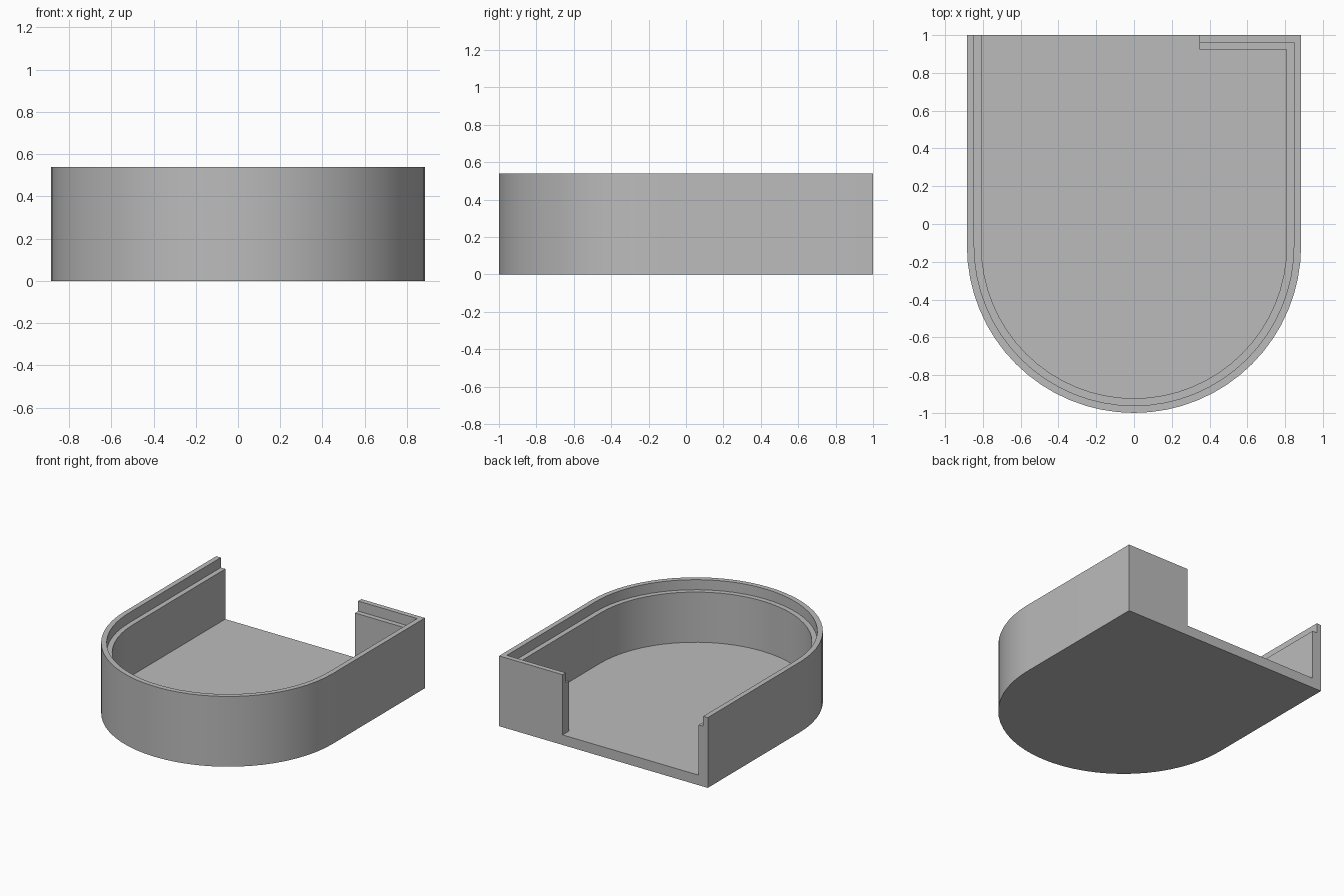
import bpy, bmesh, math

cube = bpy.data.objects.get("Cube")
if cube:
    bpy.data.objects.remove(cube, do_unlink=True)

UNIT = 1 / 26                 # design grid
R = 23 * UNIT                 # half width and front radius
H = 14 * UNIT                 # height
WALL = 2 * UNIT               # wall and floor thickness, rebate depth
LIP = 1 * UNIT                # thin rim thickness
BACK_X = R - 14 * UNIT        # free end of the short back wall
CENTRE_Y = R - 1
SEGMENTS = 32

# Wall profile: inward offset and height
PROFILE = [(0, 0), (0, H), (LIP, H), (LIP, H - WALL), (WALL, H - WALL), (WALL, WALL)]


def wall_path(offset):
    """Plan outline of the wall, moved inward by the offset."""
    r = R - offset
    points = [(-r, 1)]
    for i in range(SEGMENTS + 1):
        a = math.pi * (1 + i / SEGMENTS)
        points.append((r * math.cos(a), CENTRE_Y + r * math.sin(a)))
    return points + [(r, 1 - offset), (BACK_X, 1 - offset)]


bm = bmesh.new()
rows = [[bm.verts.new((x, y, z)) for x, y in wall_path(d)] for d, z in PROFILE]

# Wall swept along the outline
for low, high in zip(rows, rows[1:]):
    for i in range(len(low) - 1):
        bm.faces.new((low[i], low[i + 1], high[i + 1], high[i]))

# Floor, underside, open back edge and wall ends
sill = bm.verts.new((BACK_X, 1, WALL))
bm.faces.new(rows[-1] + [sill])
bm.faces.new(rows[0][::-1])
bm.faces.new((rows[0][-1], rows[0][0], rows[-1][0], sill))
bm.faces.new([row[0] for row in rows])
bm.faces.new([sill] + [row[-1] for row in rows[:0:-1]])
bmesh.ops.recalc_face_normals(bm, faces=bm.faces)

mesh = bpy.data.meshes.new("open_tray")
bm.to_mesh(mesh)
bm.free()
tray = bpy.data.objects.new("open_tray", mesh)
bpy.context.collection.objects.link(tray)

# Plain grey finish
grey = bpy.data.materials.new("plain_grey")
grey.use_nodes = True
grey.diffuse_color = (0.5, 0.5, 0.5, 1)
grey.node_tree.nodes["Principled BSDF"].inputs["Base Color"].default_value = (0.5, 0.5, 0.5, 1)
mesh.materials.append(grey)

bpy.context.view_layer.objects.active = tray
tray.select_set(True)
bpy.ops.object.shade_smooth_by_angle(angle=math.radians(30))
